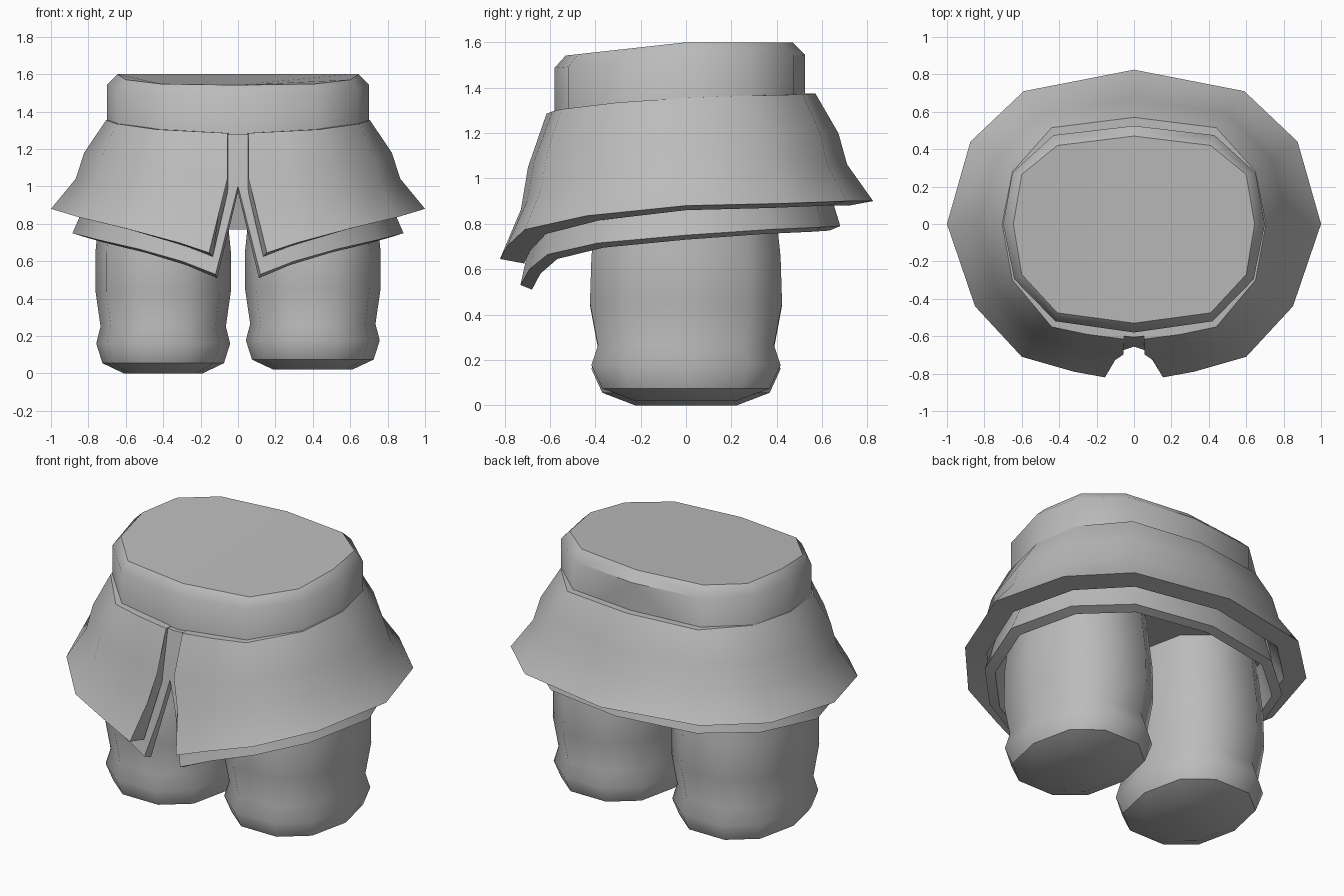
import bpy, bmesh, math

if "Cube" in bpy.data.objects:
    bpy.data.objects.remove(bpy.data.objects["Cube"], do_unlink=True)

grey = bpy.data.materials.new("plain_grey")
grey.use_nodes = True
COLOR = (0.5, 0.5, 0.5, 1)
grey.diffuse_color = COLOR
grey.node_tree.nodes["Principled BSDF"].inputs["Base Color"].default_value = COLOR

CEILING = 0.97


def finish(name, bm, mirror=False):
    bmesh.ops.remove_doubles(bm, verts=bm.verts[:], dist=0.0005)
    bmesh.ops.recalc_face_normals(bm, faces=bm.faces[:])
    mesh = bpy.data.meshes.new(name)
    bm.to_mesh(mesh)
    bm.free()
    mesh.materials.append(grey)
    obj = bpy.data.objects.new(name, mesh)
    bpy.context.collection.objects.link(obj)
    bpy.ops.object.select_all(action="DESELECT")
    obj.select_set(True)
    bpy.context.view_layer.objects.active = obj
    if mirror:
        mod = obj.modifiers.new("Mirror", "MIRROR")
        mod.merge_threshold = 0.001
        bpy.ops.object.modifier_apply(modifier=mod.name)
    bpy.ops.object.shade_smooth_by_angle(angle=math.radians(44))
    return obj


def loft(columns, closed=False):
    """Quads between neighbouring columns of points; returns mesh and vertices."""
    bm = bmesh.new()
    grid = [[bm.verts.new(p) for p in col] for col in columns]
    pairs = list(zip(grid, grid[1:]))
    if closed:
        pairs.append((grid[-1], grid[0]))
    for a, b in pairs:
        for i in range(len(a) - 1):
            bm.faces.new((a[i], b[i], b[i + 1], a[i + 1]))
    return bm, grid


# Skirt layers: half outlines from the back centre round to the front slit
ROWS = [(0, 0), (0.4, 0.37), (0.55, 0.66), (1, 1)]


def skirt_layer(name, top, hem, inner_scale, drop, lining_scale, ceiling):
    columns = []
    for n, (t, h) in enumerate(zip(top, hem)):
        at_slit = n == len(top) - 1
        col = [(t[0] * 0.9, t[1] * 0.9, t[2])]
        for r, f in ROWS:
            fx = max(0, (f - 0.37) / 0.63) if at_slit else r
            col.append((t[0] + (h[0] - t[0]) * fx,
                        t[1] + (h[1] - t[1]) * r,
                        t[2] + (h[2] - t[2]) * f))
        col.append((h[0] * inner_scale, h[1] * inner_scale, h[2] - drop))
        inner_x = t[0] if at_slit else h[0] * lining_scale
        col.append((inner_x, h[1] * lining_scale, CEILING))
        columns.append(col)
    bm, grid = loft(columns)
    bm.faces.new(grid[-1][2:] if ceiling else grid[-1])   # slit wall
    if ceiling:
        bm.faces.new([col[-1] for col in grid])
    return finish(name, bm, mirror=True)


skirt_layer(
    "outer_skirt",
    [(0, .57, 1.375), (.44, .515, 1.37), (.65, .28, 1.365), (.705, 0, 1.355),
     (.65, -.3, 1.335), (.44, -.55, 1.305), (.25, -.59, 1.295), (.055, -.615, 1.285)],
    [(0, .825, .90), (.59, .71, .90), (.875, .44, .89), (1, 0, .88),
     (.85, -.44, .835), (.6, -.71, .775), (.32, -.79, .70), (.155, -.82, .645)],
    0.87, 0.02, 0.8, False)

skirt_layer(
    "under_skirt",
    [(0, .55, 1.36), (.43, .5, 1.355), (.64, .27, 1.35), (.69, 0, 1.34),
     (.64, -.29, 1.32), (.43, -.535, 1.29), (.24, -.58, 1.285), (0, -.605, 1.28)],
    [(0, .68, .79), (.49, .6, .785), (.76, .37, .775), (.885, 0, .75),
     (.75, -.39, .715), (.53, -.61, .665), (.3, -.69, .6), (.12, -.73, .53)],
    0.93, 0.02, 0.86, True)

# Waistband with a chamfered, sloping top
cap = [(0, .47), (.41, .42), (.6, .265), (.645, 0), (.6, -.27), (.41, -.475), (0, -.53)]
band = [(0, .525), (.43, .475), (.65, .275), (.7, 0), (.64, -.295), (.42, -.52), (0, -.58)]
columns = []
for (cx, cy), (bx, by) in zip(cap, band):
    z = 1.6 + min(0, cy) * 0.11
    columns.append([(cx, cy, z), (bx, by, z - 0.055), (bx, by, 1.22)])
bm, grid = loft(columns)
bm.faces.new([col[0] for col in grid])
finish("waistband", bm, mirror=True)

# Legs with a bulging cuff; each row is x radius, y radius, height
LEG = [(.21, .235, 0), (.325, .385, .055), (.358, .435, .16), (.335, .405, .25),
       (.362, .442, .44), (.362, .435, .65), (.33, .4, CEILING)]


def leg(name, x, base):
    columns = []
    for i in range(10):
        a = math.tau * i / 10
        c = math.copysign(abs(math.cos(a)) ** 0.85, math.cos(a))
        s = math.copysign(abs(math.sin(a)) ** 0.85, math.sin(a))
        columns.append([(x + rx * c, ry * s, base + z * (1 - base / CEILING))
                        for rx, ry, z in LEG])
    bm, grid = loft(columns, closed=True)
    bm.faces.new([col[0] for col in grid])
    bm.faces.new([col[-1] for col in grid])
    finish(name, bm)


leg("right_leg", -0.4, 0)
leg("left_leg", 0.4, 0.02)
